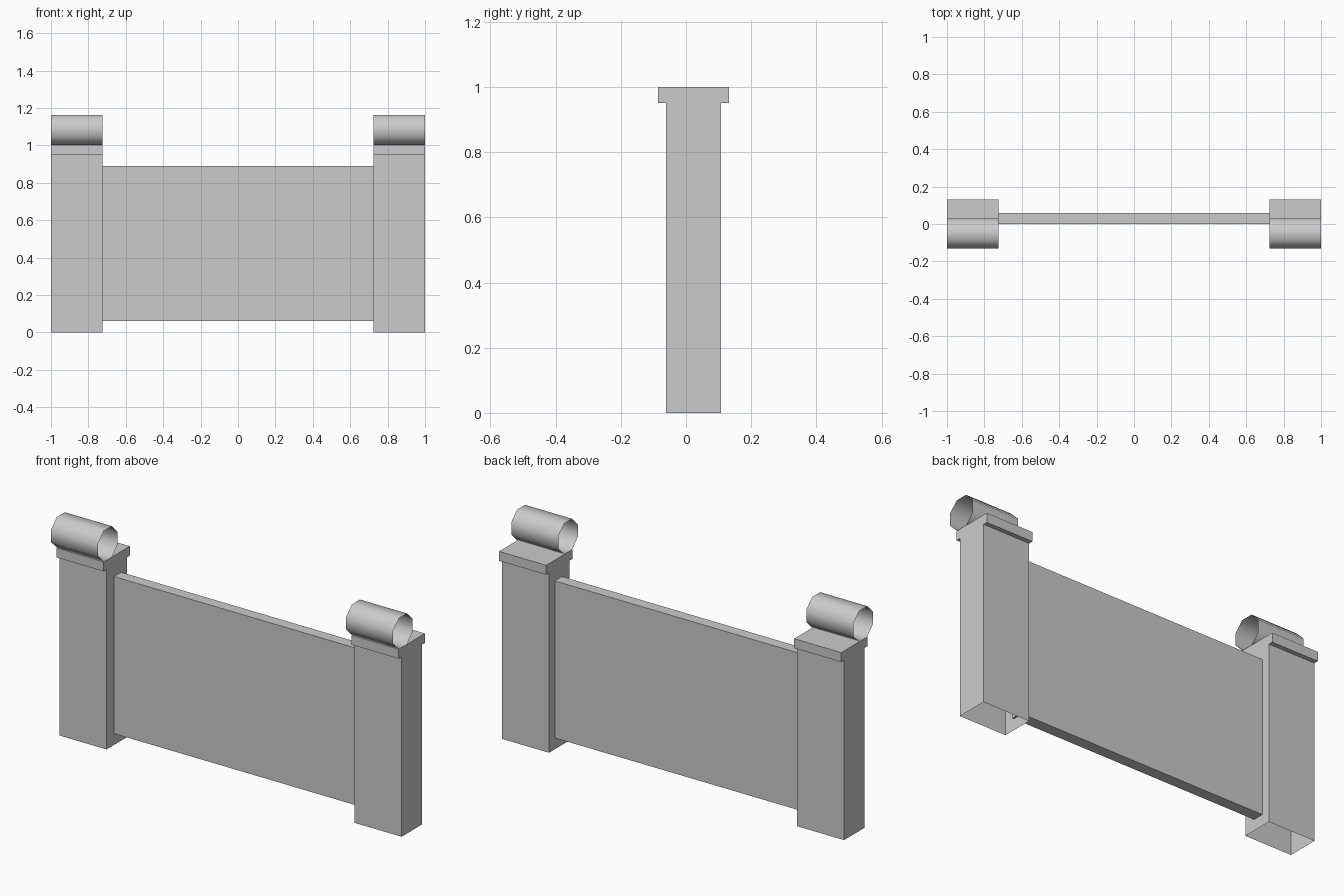
import bpy, bmesh, math

if "Cube" in bpy.data.objects:
    bpy.data.objects.remove(bpy.data.objects["Cube"])

X_OUT, X_IN = 1.0, 0.725


def extrude_profile(name, profile, x0, x1, ends=True, skip=(), smooth=False, mirror=True):
    """Sweep a closed (y, z) outline along x; skip leaves chosen sides open."""
    bm = bmesh.new()
    a = [bm.verts.new((x0, y, z)) for y, z in profile]
    b = [bm.verts.new((x1, y, z)) for y, z in profile]
    n = len(profile)
    for i in range(n):
        if i not in skip:
            j = (i + 1) % n
            bm.faces.new((a[i], b[i], b[j], a[j]))
    if ends:
        bm.faces.new(a)
        bm.faces.new(b[::-1])
    bmesh.ops.recalc_face_normals(bm, faces=bm.faces)
    for f in bm.faces:
        f.smooth = smooth
    mesh = bpy.data.meshes.new(name)
    bm.to_mesh(mesh)
    bm.free()
    obj = bpy.data.objects.new(name, mesh)
    bpy.context.collection.objects.link(obj)
    if mirror:
        mod = obj.modifiers.new("mirror", 'MIRROR')
        mod.use_mirror_merge = False
    return obj


# Posts with overhanging caps, hollow and open at the bottom (side 0)
post = [(-0.062, 0), (0.108, 0), (0.108, 0.95), (0.132, 0.95),
        (0.132, 1.0), (-0.086, 1.0), (-0.086, 0.95), (-0.062, 0.95)]
extrude_profile("gate_posts", post, X_IN, X_OUT, skip=(0,))

# Open eight-sided tubes resting flat on the caps
half = 0.081
r = half / math.cos(math.pi / 8)
ring = [(-0.051 + r * math.cos(math.pi / 8 + k * math.pi / 4),
         1.001 + half + r * math.sin(math.pi / 8 + k * math.pi / 4)) for k in range(8)]
extrude_profile("top_tubes", ring, X_IN, X_OUT, ends=False, smooth=True)

# Panel between the posts, tucked slightly into each
panel = [(0.0, 0.06), (0.06, 0.06), (0.06, 0.89), (0.0, 0.89)]
extrude_profile("wall_panel", panel, -0.735, 0.735, mirror=False)
